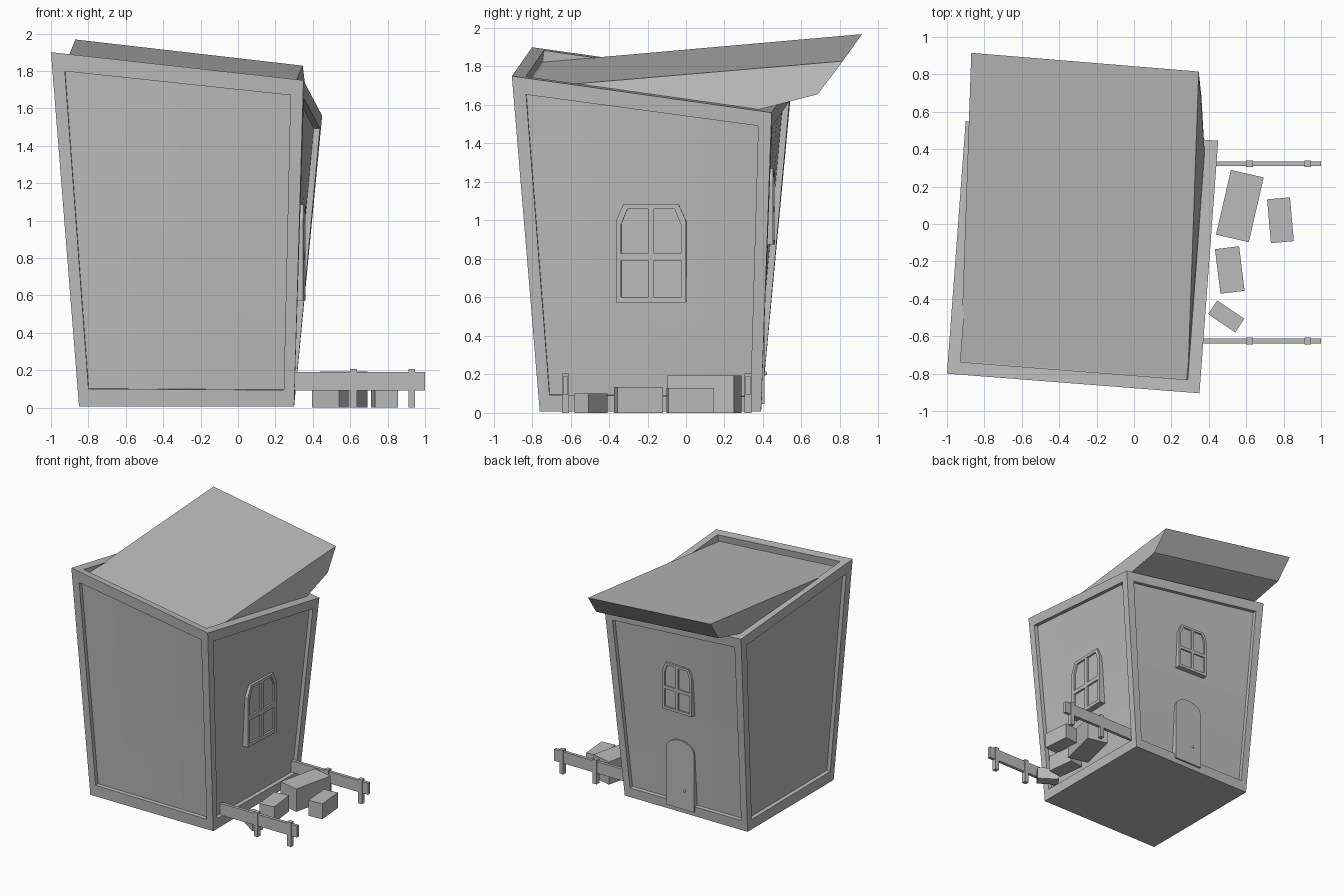
import bpy, bmesh, math
from mathutils import Vector, Matrix

if "Cube" in bpy.data.objects:
    bpy.data.objects.remove(bpy.data.objects["Cube"])

grey = bpy.data.materials.new("plain_grey")
grey.diffuse_color = (0.5, 0.5, 0.5, 1)
grey.use_nodes = True
grey.node_tree.nodes["Principled BSDF"].inputs["Base Color"].default_value = grey.diffuse_color


def finish(bm, name):
    bmesh.ops.remove_doubles(bm, verts=bm.verts, dist=0.0005)
    bmesh.ops.recalc_face_normals(bm, faces=bm.faces)
    me = bpy.data.meshes.new(name)
    bm.to_mesh(me)
    bm.free()
    me.materials.append(grey)
    ob = bpy.data.objects.new(name, me)
    bpy.context.collection.objects.link(ob)
    return ob


def face(bm, pts):
    return bm.faces.new([bm.verts.new(p) for p in pts])


def bilerp(q, u, v):
    return q[0].lerp(q[1], u).lerp(q[3].lerp(q[2], u), v)


def add_box(bm, lo, hi):
    lo, hi = Vector(lo), Vector(hi)
    m = Matrix.Translation((lo + hi) / 2) @ Matrix.Diagonal((*(hi - lo), 1))
    bmesh.ops.create_cube(bm, size=1, matrix=m)


def prism(bm, loop_a, loop_b):
    """Solid between two matching loops."""
    face(bm, loop_a)
    face(bm, loop_b)
    n = len(loop_a)
    for i in range(n):
        j = (i + 1) % n
        face(bm, (loop_a[i], loop_a[j], loop_b[j], loop_b[i]))


def framed_panel(bm, q, depth, n=4, m=0.05):
    """Twisted quad with a raised border and a sunken panel."""
    normal = (q[2] - q[0]).cross(q[3] - q[1]).normalized()
    sunk = -normal * depth
    ins = lambda t: m + (1 - 2 * m) * t
    s = [i / n for i in range(n)]
    ring = ([(t, 0) for t in s] + [(1, t) for t in s]
            + [(1 - t, 1) for t in s] + [(0, 1 - t) for t in s])
    outer = [bilerp(q, u, v) for u, v in ring]
    inner = [bilerp(q, ins(u), ins(v)) for u, v in ring]
    floor = [p + sunk for p in inner]
    for a, b in ((outer, inner), (inner, floor)):
        for i in range(len(ring)):
            j = (i + 1) % len(ring)
            face(bm, (a[i], a[j], b[j], b[i]))
    for i in range(n):
        for j in range(n):
            face(bm, [bilerp(q, ins((i + a) / n), ins((j + b) / n)) + sunk
                      for a, b in ((0, 0), (1, 0), (1, 1), (0, 1))])


# Leaning, twisted house body: front left, front right, back right, back left
base = [Vector(p) for p in ((-.85, -.76, .006), (.30, -.76, .006),
                            (.30, .39, .006), (-.85, .39, .006))]
top = [Vector(p) for p in ((-1.0, -.80, 1.90), (.35, -.905, 1.75),
                           (.45, .445, 1.56), (-.90, .55, 1.71))]
bm = bmesh.new()
for i in range(4):
    j = (i + 1) % 4
    framed_panel(bm, [base[i], base[j], top[j], top[i]], 0.033)
framed_panel(bm, top, 0.058)
face(bm, base)
finish(bm, "house_body")

# Tilted roof wedge rising out of the top recess and overhanging the back
drop = Vector((0, 0, -.06))


def roof_side(u, high, low):
    front, back = bilerp(top, u, .05), bilerp(top, u, .95)
    return [front + drop, Vector(high), Vector(low), back, back + drop]


bm = bmesh.new()
prism(bm, roof_side(.05, (-.87, .915, 1.968), (-.856, .785, 1.796)),
      roof_side(.95, (.346, .815, 1.828), (.36, .685, 1.656)))
finish(bm, "roof")


# Windows: chamfered frame with four sunken panes (local -y is outward)
def window(name, loc, angle, scale):
    def hexagon(w, z0, z1, cx, cz, y):
        return [Vector((x, y, z)) for x, z in
                ((-w, z0), (w, z0), (w, z1 - cz), (w - cx, z1),
                 (-w + cx, z1), (-w, z1 - cz))]
    bm = bmesh.new()
    out_f = hexagon(.183, 0, .512, .04, .09, 0)
    out_b = hexagon(.183, 0, .512, .04, .09, .09)
    in_f = hexagon(.155, .03, .487, .033, .08, 0)
    in_b = hexagon(.155, .03, .487, .033, .08, .016)
    for a, b in ((out_b, out_f), (out_f, in_f), (in_f, in_b)):
        for i in range(6):
            j = (i + 1) % 6
            face(bm, (a[i], a[j], b[j], b[i]))
    face(bm, in_b)
    face(bm, out_b)
    ob = finish(bm, name + "_frame")
    bm = bmesh.new()
    add_box(bm, (-.015, .0005, .02), (.015, .03, .495))
    add_box(bm, (-.165, .001, .22), (.165, .03, .256))
    bars = finish(bm, name + "_bars")
    for o in (ob, bars):
        o.location = loc
        o.rotation_euler.z = math.radians(angle)
        o.scale = (scale,) * 3


window("side_window", (.355, -.182, .573), 88, 1)
window("back_window", (-.235, .457, .875), 178, .77)

# Arched back door
arc = [(-.23 + .13 * math.cos(a), .53 + .09 * math.sin(a))
       for a in (math.pi * k / 12 for k in range(13))]
outline = [(-.36, .045), (-.10, .045)] + arc
bm = bmesh.new()
prism(bm, [Vector((x, .408, z)) for x, z in outline],
      [Vector((x, .34, z)) for x, z in outline])
finish(bm, "door")

# Door knob
bm = bmesh.new()
bmesh.ops.create_uvsphere(bm, u_segments=10, v_segments=6, radius=.01,
                          matrix=Matrix.Translation((-.275, .411, .205)))
finish(bm, "door_knob")

# Two fences, each a rail with two posts
for name, y in (("back_fence", .322), ("front_fence", -.626)):
    bm = bmesh.new()
    add_box(bm, (.28, y - .013, .092), (1.0, y + .013, .19))
    for x in (.617, .929):
        add_box(bm, (x - .018, y - .018, 0), (x + .018, y + .018, .205))
    finish(bm, name)

# Crates: x, y, width, length, height, turn in degrees
crates = ((.566, .096, .18, .355, .193, -13), (.783, .02, .123, .235, .13, 5),
          (.512, -.246, .13, .24, .135, 7), (.493, -.494, .175, .088, .10, -34))
for k, (x, y, w, l, h, turn) in enumerate(crates):
    bm = bmesh.new()
    add_box(bm, (-w / 2, -l / 2, 0), (w / 2, l / 2, h))
    ob = finish(bm, f"crate_{k + 1}")
    ob.location = (x, y, 0)
    ob.rotation_euler.z = math.radians(turn)
